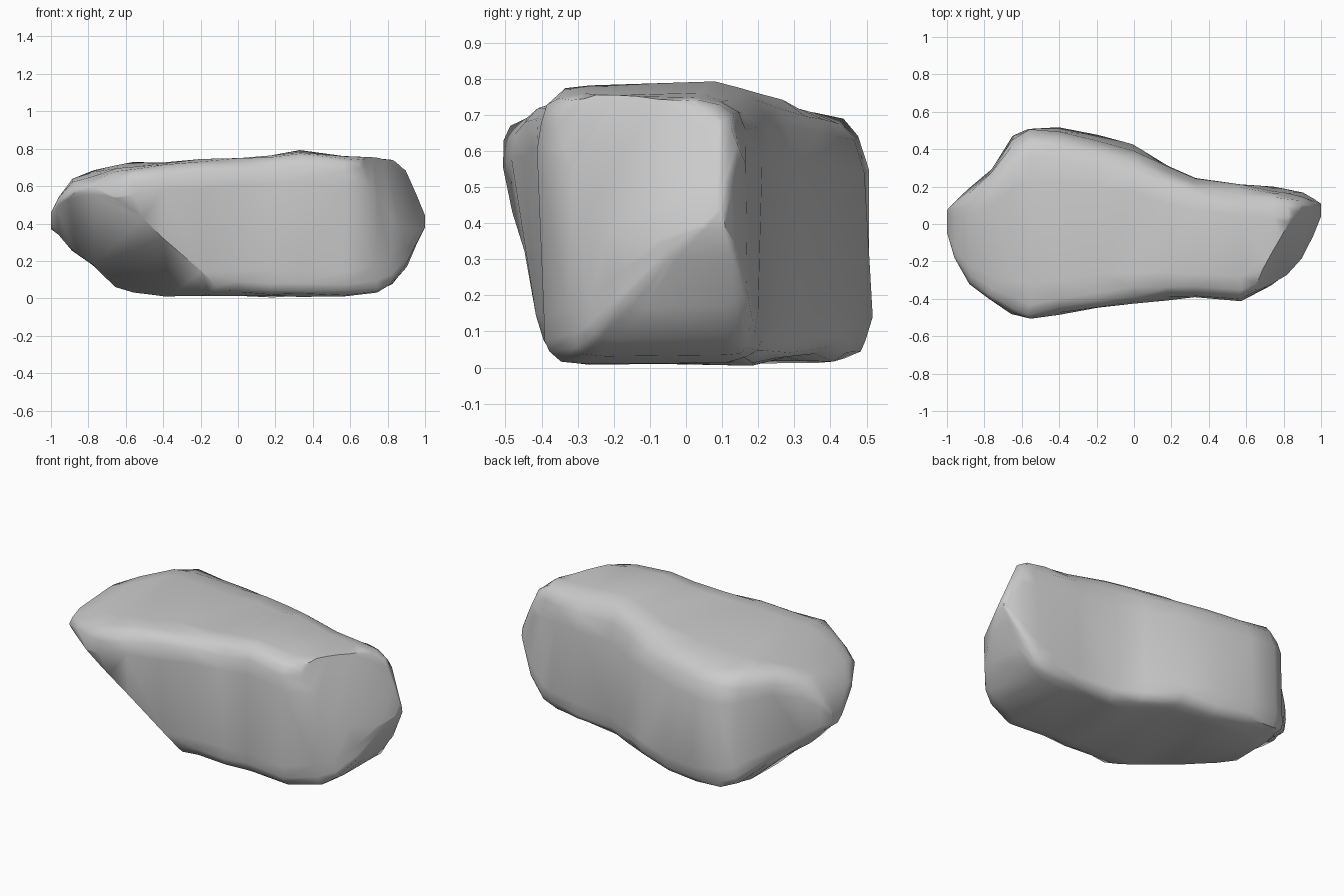
import bpy, bmesh, math, random
from mathutils import Vector

if "Cube" in bpy.data.objects:
    bpy.data.objects.remove(bpy.data.objects["Cube"])
random.seed(4)

# Cross-sections along the boulder:
# x, front top y, front bottom y, back top y, back bottom y, bottom z, front top z, back top z
SECTIONS = [
    (-1.00, -0.05, -0.02, 0.08, 0.06, 0.37, 0.46, 0.46),
    (-0.96, -0.19, -0.15, 0.12, 0.11, 0.34, 0.54, 0.54),
    (-0.88, -0.33, -0.27, 0.18, 0.18, 0.26, 0.61, 0.66),
    (-0.77, -0.42, -0.34, 0.28, 0.29, 0.17, 0.64, 0.70),
    (-0.65, -0.50, -0.39, 0.44, 0.48, 0.06, 0.68, 0.73),
    (-0.56, -0.54, -0.40, 0.50, 0.52, 0.03, 0.70, 0.73),
    (-0.40, -0.50, -0.40, 0.48, 0.52, 0.01, 0.73, 0.72),
    (-0.20, -0.46, -0.41, 0.43, 0.48, 0.01, 0.75, 0.73),
    (0.00, -0.43, -0.40, 0.38, 0.43, 0.02, 0.76, 0.75),
    (0.18, -0.41, -0.39, 0.30, 0.31, 0.01, 0.77, 0.77),
    (0.33, -0.40, -0.38, 0.24, 0.24, 0.01, 0.78, 0.79),
    (0.57, -0.41, -0.40, 0.20, 0.22, 0.01, 0.76, 0.76),
    (0.74, -0.33, -0.32, 0.17, 0.20, 0.03, 0.75, 0.76),
    (0.82, -0.28, -0.27, 0.15, 0.19, 0.07, 0.74, 0.74),
    (0.90, -0.19, -0.18, 0.14, 0.17, 0.17, 0.70, 0.69),
    (0.96, -0.06, -0.06, 0.12, 0.14, 0.30, 0.57, 0.54),
    (1.00, 0.04, 0.04, 0.10, 0.11, 0.38, 0.45, 0.44),
]
SIDES = 20


def ring(sec):
    """Four-cornered section: sharp base, softer top back shoulder."""
    x, yft, yfb, ybt, ybb, zb, ztf, ztb = sec
    pts = []
    for i in range(SIDES):
        a = 2 * math.pi * (i + 0.5) / SIDES
        c, s = math.cos(a), math.sin(a)
        e = 0.24 if s < 0 else (0.40 if c > 0 else 0.30)
        u = math.copysign(abs(c) ** e, c) * 0.5 + 0.5
        v = math.copysign(abs(s) ** e, s) * 0.5 + 0.5
        y0, y1 = yfb + (yft - yfb) * v, ybb + (ybt - ybb) * v
        top = ztf + (ztb - ztf) * u
        r = 0.008 if abs(x) < 0.95 else 0.0
        pts.append((x + random.uniform(-r, r),
                    y0 + (y1 - y0) * u + random.uniform(-r, r),
                    max(0.0, zb + (top - zb) * v + random.uniform(-r, r))))
    return pts


def chip(bm, co, normal):
    """Slice off everything on the outer side of a plane and close the cut."""
    geom = bm.verts[:] + bm.edges[:] + bm.faces[:]
    res = bmesh.ops.bisect_plane(bm, geom=geom, dist=0.0005, plane_co=co,
                                 plane_no=normal, clear_outer=True)
    edges = [g for g in res["geom_cut"] if isinstance(g, bmesh.types.BMEdge)]
    bmesh.ops.holes_fill(bm, edges=edges, sides=0)


# Boulder skin lofted through the sections
bm = bmesh.new()
rings = [[bm.verts.new(p) for p in ring(s)] for s in SECTIONS]
for a, b in zip(rings, rings[1:]):
    for i in range(SIDES):
        j = (i + 1) % SIDES
        bm.faces.new((a[i], a[j], b[j], b[i]))
bm.faces.new(rings[0])
bm.faces.new(rings[-1])
bmesh.ops.triangulate(bm, faces=bm.faces[:])
bmesh.ops.recalc_face_normals(bm, faces=bm.faces[:])

# Large broken facets: lower front left, and the right end
n = Vector((-0.134, -0.157, -0.183)).normalized()
chip(bm, Vector((-0.06, -0.38, 0.06)) + n * 0.03, n)
chip(bm, Vector((0.68, -0.28, 0.73)), Vector((0.151, -0.08, 0.067)).normalized())

bmesh.ops.triangulate(bm, faces=bm.faces[:])
bmesh.ops.recalc_face_normals(bm, faces=bm.faces[:])
mesh = bpy.data.meshes.new("boulder")
bm.to_mesh(mesh)
bm.free()
boulder = bpy.data.objects.new("boulder", mesh)
bpy.context.collection.objects.link(boulder)
for p in mesh.polygons:
    p.use_smooth = True
bpy.context.view_layer.objects.active = boulder
boulder.select_set(True)
bpy.ops.object.shade_smooth_by_angle(angle=math.radians(50))
